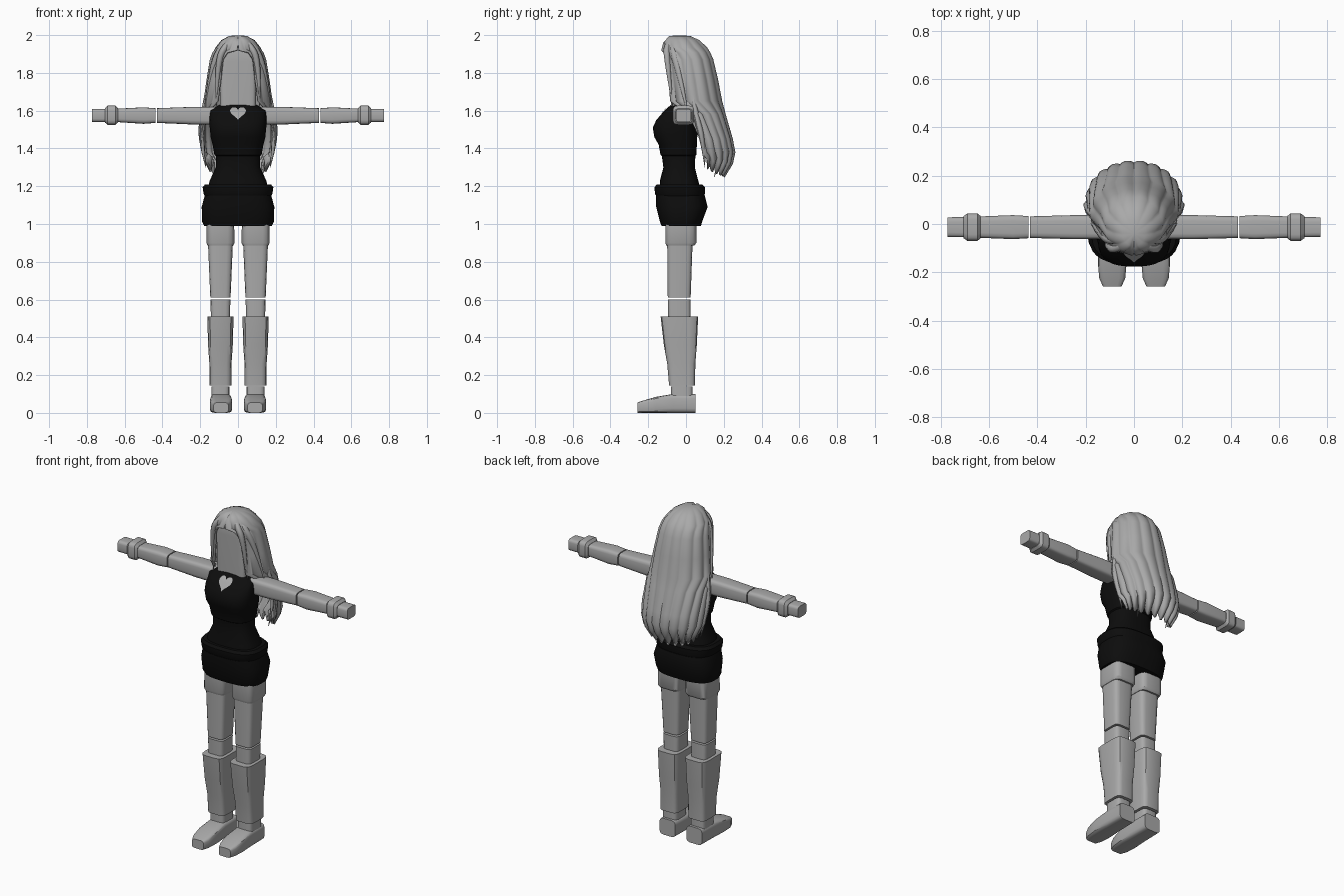
import bpy, bmesh, math
from mathutils import Vector
from mathutils.bvhtree import BVHTree

if "Cube" in bpy.data.objects:
    bpy.data.objects.remove(bpy.data.objects["Cube"])


def material(name, v):
    m = bpy.data.materials.new(name)
    m.diffuse_color = (v, v, v, 1)
    m.use_nodes = True
    m.node_tree.nodes["Principled BSDF"].inputs["Base Color"].default_value = m.diffuse_color
    return m


GREY = material("light_grey", 0.40)
BLACK = material("dress_black", 0.004)


def finish(bm, name, mat, angle=35):
    bmesh.ops.recalc_face_normals(bm, faces=bm.faces)
    me = bpy.data.meshes.new(name)
    bm.to_mesh(me)
    bm.free()
    me.materials.append(mat)
    ob = bpy.data.objects.new(name, me)
    bpy.context.collection.objects.link(ob)
    bpy.ops.object.select_all(action='DESELECT')
    ob.select_set(True)
    bpy.context.view_layer.objects.active = ob
    bpy.ops.object.shade_smooth_by_angle(angle=math.radians(angle))
    return ob


def loft(name, mat, sections, place, n=16, power=5.0):
    """Skin rounded-box sections (t, half width, v0, v1); place() maps (t, u, v) to space."""
    bm = bmesh.new()
    rings = []
    for t, w, v0, v1 in sections:
        ring = []
        for i in range(n):
            a = 2 * math.pi * (i + 0.5) / n
            c, s = math.cos(a), math.sin(a)
            u = w * math.copysign(abs(c) ** (2 / power), c)
            v = (v0 + v1) / 2 + (v1 - v0) / 2 * math.copysign(abs(s) ** (2 / power), s)
            ring.append(bm.verts.new(place(t, u, v)))
        rings.append(ring)
    for r0, r1 in zip(rings, rings[1:]):
        for i in range(n):
            j = (i + 1) % n
            bm.faces.new((r0[i], r0[j], r1[j], r1[i]))
    bm.faces.new(rings[0])
    bm.faces.new(rings[-1])
    return finish(bm, name, mat)


def upright(t, u, v):
    return (u, v, t)


# Leg parts: height, half width, front, back
LEG = {
    "thigh_band": [(0.885, .068, -.105, .045), (0.90, .075, -.11, .055), (1.01, .073, -.11, .055)],
    "thigh": [(0.61, .054, -.097, .025), (0.89, .066, -.1, .035)],
    "knee": [(0.505, .051, -.095, .025), (0.60, .053, -.097, .025)],
    "shin": [(0.145, .058, -.09, .048), (0.26, .059, -.1, .05),
             (0.36, .066, -.118, .058), (0.51, .07, -.135, .065)],
    "ankle": [(0.08, .048, -.08, .035), (0.14, .048, -.08, .035)],
}
# Foot: y, half width, bottom, top
FOOT = [(0.05, .053, 0, .10), (-.07, .056, 0, .10), (-.16, .06, 0, .085),
        (-.225, .054, 0, .066), (-.258, .039, 0, .055)]
# Arm parts: x, half depth, bottom, top
ARM = {
    "upper_arm": [(0.10, .05, 1.525, 1.62), (0.25, .05, 1.527, 1.62), (0.43, .045, 1.535, 1.613)],
    "forearm": [(0.436, .046, 1.535, 1.613), (0.50, .05, 1.53, 1.618), (0.65, .044, 1.54, 1.61)],
    "wrist_band": [(0.635, .047, 1.54, 1.612), (0.648, .057, 1.525, 1.627),
                   (0.69, .057, 1.525, 1.627), (0.705, .046, 1.537, 1.612)],
    "hand": [(0.70, .042, 1.54, 1.61), (0.772, .041, 1.54, 1.61)],
}
for s, label in ((1, "left"), (-1, "right")):
    for part, secs in LEG.items():
        loft(f"{label}_{part}", GREY, secs, lambda t, u, v: (s * (.093 + u), v, t))
    loft(f"{label}_foot", GREY, FOOT, lambda t, u, v: (s * (.09 + u), t, v))
    for part, secs in ARM.items():
        loft(f"{label}_{part}", GREY, secs, lambda t, u, v: (s * t, u - .013, v))

# Dress: bodice, belt and skirt
BODICE = [(1.17, .165, -.14, .08), (1.23, .15, -.138, .065), (1.30, .118, -.12, .047),
          (1.36, .117, -.128, .05), (1.365, .125, -.135, .055), (1.42, .135, -.145, .058),
          (1.46, .145, -.168, .06), (1.51, .15, -.176, .06), (1.55, .152, -.158, .058),
          (1.60, .15, -.115, .055), (1.64, .085, -.07, .04)]
bodice = loft("bodice", BLACK, BODICE, upright, 32, 2.7)
loft("belt", BLACK, [(1.145, .175, -.155, .095), (1.16, .183, -.165, .1),
                     (1.195, .188, -.167, .1), (1.21, .175, -.155, .085)], upright, 32, 2.8)
loft("skirt", BLACK, [(0.99, .18, -.13, .08), (1.01, .19, -.138, .085),
                      (1.09, .193, -.158, .115), (1.15, .177, -.16, .1)], upright, 32, 2.8)

# Heart cut-out on the chest, laid onto the bodice surface
src = bmesh.new()
src.from_mesh(bodice.data)
tree = BVHTree.FromBMesh(src)
bm = bmesh.new()
rings = []
for k in (0.25, 0.5, 0.75, 1.0):
    ring = []
    for i in range(32):
        a = 2 * math.pi * i / 32
        x = 0.042 * k * math.sin(a) ** 3
        h = 13 * math.cos(a) - 5 * math.cos(2 * a) - 2 * math.cos(3 * a) - math.cos(4 * a)
        z = 1.59 + 0.038 * k * h / 16
        hit = tree.ray_cast(Vector((x, -1, z)), Vector((0, 1, 0)))[0]
        ring.append(bm.verts.new((x, hit.y - 0.004, z)))
    rings.append(ring)
bm.faces.new(rings[0])
for r0, r1 in zip(rings, rings[1:]):
    for i in range(32):
        j = (i + 1) % 32
        bm.faces.new((r0[i], r0[j], r1[j], r1[i]))
finish(bm, "chest_heart", GREY)
src.free()

# Head block with flat face
loft("head", GREY, [(1.625, .095, -.08, .09), (1.86, .098, -.085, .1),
                    (1.91, .09, -.085, .09), (1.935, .06, -.08, .08)], upright, 24, 8.0)

# Hair shell: height, half width, front y, back y, half sweep in degrees
LEVELS = [(1.99, .045, -.09, .02, 180), (1.968, .085, -.115, .07, 180), (1.93, .115, -.124, .11, 178),
          (1.905, .13, -.122, .125, 155), (1.87, .142, -.12, .14, 146), (1.76, .16, -.112, .166, 145),
          (1.65, .175, -.108, .187, 143), (1.58, .185, -.055, .205, 116), (1.45, .194, -.045, .242, 100),
          (1.38, .188, -.03, .256, 100), (1.32, .172, .01, .243, 98), (1.25, .145, .04, .20, 95)]
N = 90
bm = bmesh.new()
rows = []
for k, (z, w, yf, yb, sweep) in enumerate(LEVELS):
    row = []
    for i in range(N + 1):
        t = 2 * i / N - 1
        a = math.radians(sweep) * t
        strand = abs(math.sin(t * math.pi * 5.5))
        r = 0.95 + 0.06 * strand if k > 0 else 1
        h = z
        low = k - len(LEVELS) + 3
        if low > 0:                                    # pointed strand ends
            h += (0.035 * (1 - strand) + 0.02 * t * t) * low
        if k < 3:                                      # centre parting
            h -= 0.012 * max(0, 1 - (1 - abs(t)) * 8)
        row.append(bm.verts.new((w * r * math.sin(a),
                                 (yf + yb) / 2 + (yb - yf) / 2 * r * math.cos(a), h)))
    rows.append(row)
crown = bm.verts.new((0, -.04, 1.993))
for i in range(N):
    bm.faces.new((crown, rows[0][i], rows[0][i + 1]))
    for r0, r1 in zip(rows, rows[1:]):
        bm.faces.new((r0[i], r1[i], r1[i + 1], r0[i + 1]))
bmesh.ops.remove_doubles(bm, verts=bm.verts, dist=0.0004)
hair = finish(bm, "hair", GREY, 40)
shell = hair.modifiers.new("thickness", 'SOLIDIFY')
shell.thickness = 0.012
shell.offset = 0


# Loose locks: tapered tubes along a smooth path
def lock(name, pts, width, side):
    cu = bpy.data.curves.new(name, 'CURVE')
    cu.dimensions = '3D'
    cu.bevel_depth = width
    cu.bevel_resolution = 1
    cu.resolution_u = 5
    sp = cu.splines.new('NURBS')
    sp.points.add(len(pts) - 1)
    sp.use_endpoint_u = True
    sp.order_u = 3
    for i, (p, q) in enumerate(zip(sp.points, pts)):
        p.co = (q[0] * side, q[1], q[2], 1)
        p.radius = 0.1 if i == len(pts) - 1 else (0.6 if i == 0 else 1)
    cu.materials.append(GREY)
    bpy.context.collection.objects.link(bpy.data.objects.new(name, cu))


LOCKS = {
    "fringe_lock": (0.018, [(.02, -.06, 1.982), (.06, -.105, 1.955), (.11, -.10, 1.86), (.115, -.07, 1.62)]),
    "crown_lock": (0.02, [(.02, -.04, 1.978), (.08, -.08, 1.955), (.14, -.04, 1.82), (.18, .01, 1.58)]),
    "side_lock": (0.016, [(.16, .03, 1.72), (.185, .05, 1.58), (.20, .09, 1.45), (.17, .10, 1.30)]),
    "side_wisp": (0.006, [(.18, .03, 1.62), (.22, .06, 1.50), (.18, .10, 1.34)]),
    "back_lock": (0.016, [(.10, .14, 1.60), (.12, .20, 1.42), (.10, .15, 1.25)]),
}
for s, label in ((1, "left"), (-1, "right")):
    for part, (width, pts) in LOCKS.items():
        lock(f"{label}_{part}", pts, width, s)
